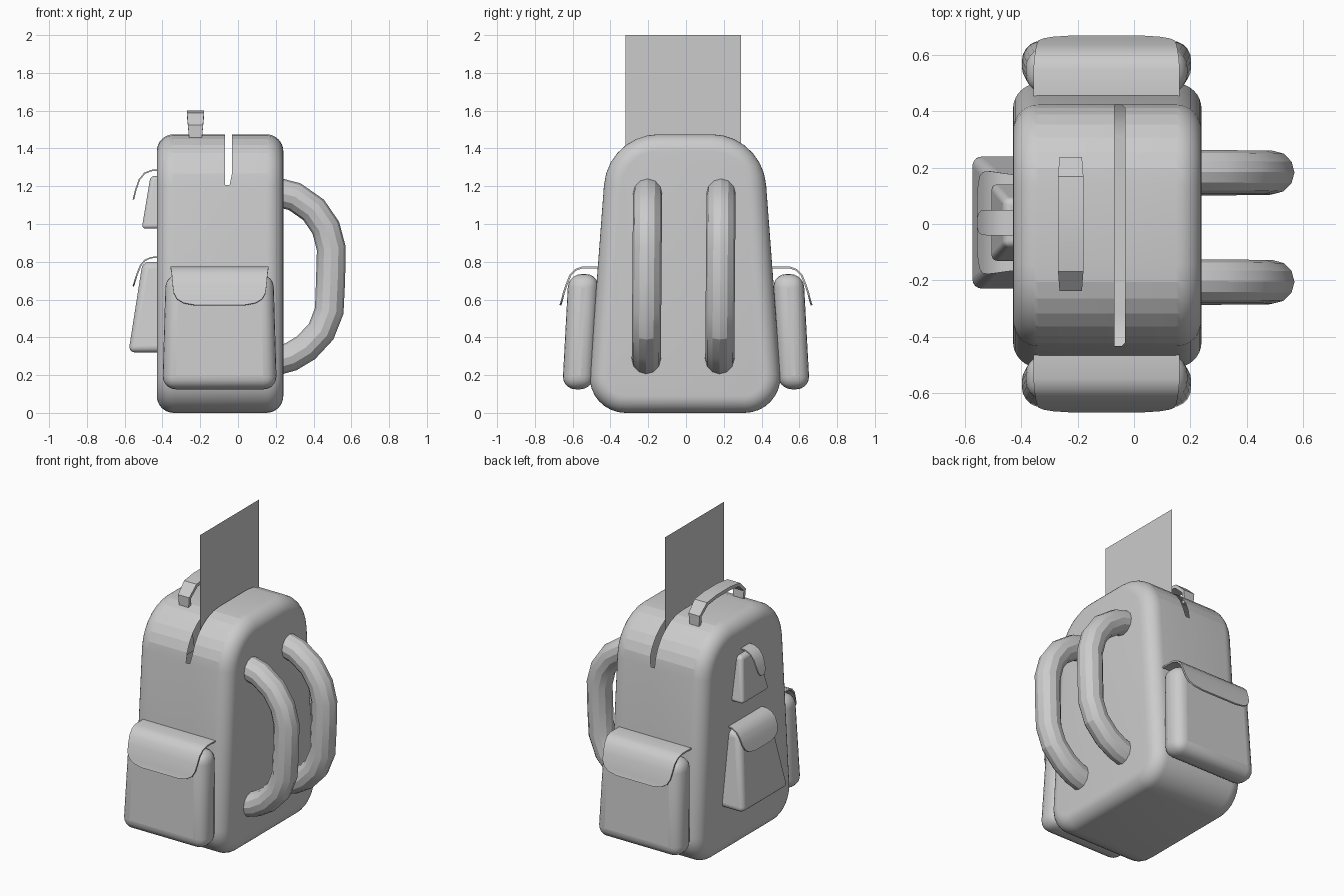
import bpy, bmesh, math
from math import sin, cos, pi, radians

if "Cube" in bpy.data.objects:
    bpy.data.objects.remove(bpy.data.objects["Cube"])


def make_object(name, verts, faces, smooth=30):
    mesh = bpy.data.meshes.new(name)
    mesh.from_pydata(verts, [], faces)
    bm = bmesh.new()
    bm.from_mesh(mesh)
    bmesh.ops.recalc_face_normals(bm, faces=bm.faces)
    bm.to_mesh(mesh)
    bm.free()
    ob = bpy.data.objects.new(name, mesh)
    bpy.context.collection.objects.link(ob)
    finish(ob, smooth)
    return ob


def finish(ob, angle, *mods):
    bpy.ops.object.select_all(action='DESELECT')
    ob.select_set(True)
    bpy.context.view_layer.objects.active = ob
    for m in mods:
        bpy.ops.object.modifier_apply(modifier=m.name)
    bpy.ops.object.shade_smooth_by_angle(angle=radians(angle))


def pocket(name, place, bottom, top, bevel):
    """Tapered rounded box; bottom/top = (half width, inner, outer, z)."""
    verts = []
    for w, a, b, z in (bottom, top):
        verts += [place(-w, a, z), place(w, a, z), place(w, b, z), place(-w, b, z)]
    faces = [(0, 1, 2, 3), (4, 5, 6, 7)]
    faces += [(i, (i + 1) % 4, (i + 1) % 4 + 4, i + 4) for i in range(4)]
    ob = make_object(name, verts, faces)
    m = ob.modifiers.new("Bevel", 'BEVEL')
    m.width, m.segments, m.limit_method = bevel, 5, 'NONE'
    finish(ob, 30, m)


def band(name, place, rows, thickness, smooth=35):
    """Strip of cloth; rows = (half width, out, z)."""
    verts = []
    for w, o, z in rows:
        verts += [place(-w, o, z), place(w, o, z)]
    faces = [(2 * i, 2 * i + 1, 2 * i + 3, 2 * i + 2) for i in range(len(rows) - 1)]
    ob = make_object(name, verts, faces)
    m = ob.modifiers.new("Solidify", 'SOLIDIFY')
    m.thickness, m.offset = thickness, 0
    finish(ob, smooth, m)


# Body: tapered rounded outline, lofted along x with rounded rims
def outline(inset):
    a0, pts = radians(4.4), []
    for k in range(9):
        a = -pi / 2 + (a0 + pi / 2) * k / 8
        pts.append((0.315 + (0.19 - inset) * cos(a), 0.19 + (0.19 - inset) * sin(a)))
    for k in range(8):
        a = a0 + (pi / 2 - a0) * k / 7
        pts.append((0.14 + (0.29 - inset) * cos(a), 1.185 + (0.29 - inset) * sin(a)))
    return [(y - 0.005, z) for y, z in pts] + [(-y - 0.005, z) for y, z in reversed(pts)]


R, N = 0.09, 8
arc = [(R * (1 - cos(k * pi / 2 / N)), R * (1 - sin(k * pi / 2 / N))) for k in range(N + 1)]
stations = [(-0.43 + d, i) for d, i in arc] + [(-0.07, 0), (-0.032, 0)]
stations += [(0.24 - d, i) for d, i in reversed(arc)]
slit = N + 1
verts = []
for s, (x, inset) in enumerate(stations):
    for y, z in outline(inset):
        narrow = 0.012 if s == slit + 1 and z < 1.25 else 0
        verts.append((x - narrow, y, z))
n = len(outline(0))
faces = [tuple(range(n)), tuple(range(len(verts) - n, len(verts)))]
for s in range(len(stations) - 1):
    for i in range(n):
        j = (i + 1) % n
        # the opened zip leaves a gap over the top
        if s == slit and min(verts[s * n + i][2], verts[s * n + j][2]) > 1.2:
            continue
        faces.append((s * n + i, s * n + j, (s + 1) * n + j, (s + 1) * n + i))
make_object("body", verts, faces, 12)

# Sheet standing in the opening
make_object("paper_sheet", [(-0.05, -0.32, 1.13), (-0.05, 0.29, 1.13),
                            (-0.05, 0.29, 2.0), (-0.05, -0.32, 2.0)], [(0, 1, 2, 3)])

# Side pockets with flaps
side_flap = [(0.26, 0.455, 0.77), (0.26, 0.55, 0.77), (0.257, 0.585, 0.757), (0.253, 0.613, 0.728),
             (0.249, 0.632, 0.68), (0.243, 0.647, 0.635), (0.225, 0.655, 0.602),
             (0.19, 0.661, 0.581), (0.13, 0.665, 0.57)]
for side, s in (("front", -1), ("rear", 1)):
    place = lambda u, o, z, s=s: (-0.0975 + u, s * o, z)
    pocket(side + "_side_pocket", place, (0.303, 0.49, 0.655, 0.125), (0.285, 0.46, 0.622, 0.735), 0.07)
    band(side + "_side_flap", place, side_flap, 0.01)

# Two stacked pockets on the outer face
outer = lambda u, o, z: (-o, 0.005 + u, z)
pocket("large_pocket", outer, (0.24, 0.39, 0.58, 0.32), (0.165, 0.39, 0.505, 0.80), 0.035)
band("large_pocket_flap", outer,
     [(0.17, 0.42, 0.825), (0.175, 0.46, 0.822), (0.18, 0.492, 0.808), (0.183, 0.516, 0.78),
      (0.18, 0.534, 0.735), (0.165, 0.545, 0.70), (0.135, 0.551, 0.68), (0.08, 0.555, 0.67)], 0.008)
pocket("small_pocket", outer, (0.14, 0.40, 0.51, 0.975), (0.085, 0.40, 0.463, 1.255), 0.022)
band("small_pocket_tab", outer,
     [(0.045, 0.42, 1.285), (0.045, 0.46, 1.283), (0.045, 0.495, 1.268), (0.045, 0.522, 1.235),
      (0.042, 0.54, 1.185), (0.034, 0.549, 1.15), (0.018, 0.554, 1.13)], 0.008)

# Carry handle
half = [(0.033, 0.225, 1.44), (0.04, 0.228, 1.52), (0.045, 0.165, 1.578)]
band("carry_handle", lambda u, o, z: (-0.225 + u, o, z),
     [(w, -y, z) for w, y, z in half] + [(0.045, -0.07, 1.59), (0.045, 0.07, 1.59)] + half[::-1], 0.022)

# Shoulder straps: padded tubes
path = [(0.2, 1.17), (0.3, 1.145), (0.4, 1.075), (0.465, 0.98), (0.494, 0.87), (0.49, 0.7),
        (0.483, 0.54), (0.44, 0.43), (0.36, 0.345), (0.28, 0.297), (0.2, 0.275)]
for name, y in (("front_shoulder_strap", -0.207), ("rear_shoulder_strap", 0.182)):
    curve = bpy.data.curves.new(name, 'CURVE')
    curve.dimensions = '3D'
    curve.bevel_depth, curve.bevel_resolution, curve.use_fill_caps = 0.077, 4, True
    sp = curve.splines.new('POLY')
    sp.points.add(len(path) - 1)
    for p, (x, z) in zip(sp.points, path):
        p.co = (x, y + 0.008 * (z - 0.7), z, 1)
    ob = bpy.data.objects.new(name, curve)
    bpy.context.collection.objects.link(ob)
    bpy.ops.object.select_all(action='DESELECT')
    ob.select_set(True)
    bpy.context.view_layer.objects.active = ob
    bpy.ops.object.convert(target='MESH')
    finish(bpy.context.object, 20)
